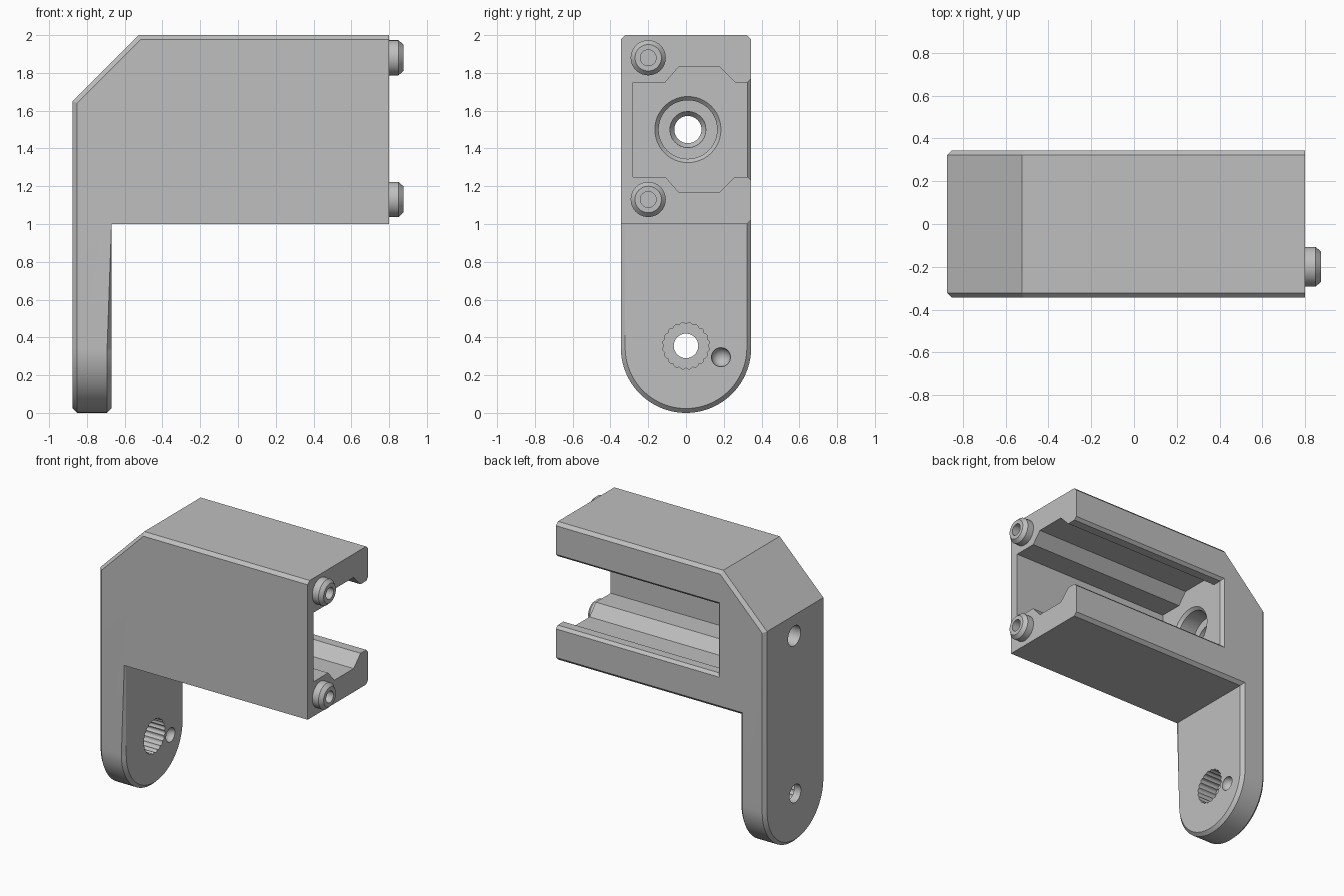
import bpy, bmesh
from math import pi, sin, cos, radians

cube = bpy.data.objects.get("Cube")
if cube:
    bpy.data.objects.remove(cube, do_unlink=True)

grey = bpy.data.materials.new("plain grey")
grey.use_nodes = True
COLOUR = (0.52, 0.52, 0.52, 1)
grey.diffuse_color = COLOUR
grey.node_tree.nodes["Principled BSDF"].inputs["Base Color"].default_value = COLOUR


def make(name, rings):
    """Loft closed rings of points into a capped solid."""
    bm = bmesh.new()
    loops = [[bm.verts.new(p) for p in ring] for ring in rings]
    n = len(loops[0])
    for a, b in zip(loops, loops[1:]):
        for i in range(n):
            j = (i + 1) % n
            bm.faces.new((a[i], a[j], b[j], b[i]))
    bm.faces.new(loops[0])
    bm.faces.new(loops[-1])
    bmesh.ops.recalc_face_normals(bm, faces=list(bm.faces))
    mesh = bpy.data.meshes.new(name)
    bm.to_mesh(mesh)
    bm.free()
    mesh.materials.append(grey)
    ob = bpy.data.objects.new(name, mesh)
    bpy.context.collection.objects.link(ob)
    return ob


def prism_x(name, pts, x0, x1):
    return make(name, [[(x, y, z) for y, z in pts] for x in (x0, x1)])


def turned(name, profile, y, z, seg=40):
    """Round part along x from (x, radius) pairs."""
    return make(name, [[(x, y + r * cos(2 * pi * i / seg), z + r * sin(2 * pi * i / seg))
                        for i in range(seg)] for x, r in profile])


def boolean(target, tool, operation):
    bpy.context.view_layer.objects.active = target
    mod = target.modifiers.new("cut", 'BOOLEAN')
    mod.object = tool
    mod.operation = operation
    mod.solver = 'EXACT'
    bpy.ops.object.modifier_apply(modifier=mod.name)
    bpy.data.objects.remove(tool, do_unlink=True)


W = 0.345          # half width
LEFT, RIGHT = -0.875, 0.8
LEG = -0.67        # inner face of the leg

# Bracket: side outline trimmed by the round-ended end outline
outline = [(LEFT, -0.1), (LEG, -0.1), (LEG, 1), (RIGHT, 1), (RIGHT, 2),
           (-0.525, 2), (LEFT, 1.65)]
bracket = make("bracket", [[(x, y, z) for x, z in outline] for y in (-0.5, 0.5)])
arc = [(-W * cos(pi * i / 48), W - W * sin(pi * i / 48)) for i in range(49)]
boolean(bracket, prism_x("end_outline", arc + [(W, 2.2), (-W, 2.2)], -1.2, 1.2), 'INTERSECT')

# Chamfer the outer rim, the leg rim and the lower back edge
bm = bmesh.new()
bm.from_mesh(bracket.data)
bmesh.ops.dissolve_limit(bm, angle_limit=0.002, verts=list(bm.verts), edges=list(bm.edges))
bm.normal_update()


def underside(f):
    return f.normal.z < -0.99 and f.calc_center_median().z > 0.5


def lateral(f):
    return abs(f.normal.x) < 0.01 and f.normal.z < 0.5 and not underside(f)


def rim(f):
    n = f.normal
    return n.x < -0.5 or n.z > 0.9 or (n.x > 0.9 and f.calc_center_median().x < -0.5)


chosen = []
for e in bm.edges:
    if len(e.link_faces) != 2:
        continue
    f, g = e.link_faces
    for a, b in ((f, g), (g, f)):
        back = underside(b) and e.verts[0].co.y > 0
        if lateral(a) and (rim(b) or back):
            chosen.append(e)
bmesh.ops.bevel(bm, geom=chosen, offset=0.023, offset_type='OFFSET', segments=1,
                profile=0.5, affect='EDGES', clamp_overlap=False)
bmesh.ops.recalc_face_normals(bm, faces=list(bm.faces))
bm.to_mesh(bracket.data)
bm.free()

# Channel with a dovetail-like groove above and below, open at the end and back
END = -0.49
upper = [(-0.28, 0.25), (-0.11, 0.25), (-0.04, 0.33), (0.18, 0.33), (0.26, 0.25), (0.5, 0.25)]
channel = [(y, 1.5 + h) for y, h in upper] + [(y, 1.5 - h) for y, h in reversed(upper)]
boolean(bracket, prism_x("channel", channel, END, 1.2), 'DIFFERENCE')

# Flared lip of the back opening
lip = []
for y in (0.285, 0.385):
    d = y - 0.325
    lip.append([(END - d, y, 1.25 - d), (1.2, y, 1.25 - d),
                (1.2, y, 1.75 + d), (END - d, y, 1.75 + d)])
boolean(bracket, make("opening_lip", lip), 'DIFFERENCE')

# Stepped bore at the end of the channel
bore = [(-1, 0.072), (-0.7, 0.072), (-0.67, 0.095), (-0.64, 0.095), (-0.639, 0.155),
        (-0.51, 0.155), (-0.47, 0.195)]
boolean(bracket, turned("bore", bore, 0.01, 1.5, 48), 'DIFFERENCE')

# Pivot hole with a scalloped socket, and a round detent
boolean(bracket, turned("pivot_hole", [(-1, 0.065), (-0.5, 0.065)], 0, 0.355), 'DIFFERENCE')
TEETH, STEPS = 20, 6
socket = []
for i in range(TEETH * STEPS):
    t = 2 * pi * i / (TEETH * STEPS)
    r = 0.115 + 0.009 * abs(sin(TEETH * t / 2))
    socket.append((r * cos(t), 0.355 + r * sin(t)))
boolean(bracket, prism_x("socket", socket, -0.82, -0.5), 'DIFFERENCE')
dome = [(LEG - 0.05 * cos(pi * i / 20), 0.05 * sin(pi * i / 20) + 0.0005) for i in range(11)]
boolean(bracket, turned("detent", dome + [(-0.6, 0.0505)], 0.185, 0.295, 32), 'DIFFERENCE')

# Two hollow locating pegs on the open end
for z in (1.88, 1.13):
    peg = [(0.7, 0.093), (0.85, 0.093), (0.875, 0.07)]
    boolean(bracket, turned("peg", peg, -0.2, z), 'UNION')
    boolean(bracket, turned("peg_hole", [(0.7, 0.042), (0.95, 0.042)], -0.2, z, 32), 'DIFFERENCE')

# Smooth the round faces and keep the edges crisp
bpy.ops.object.select_all(action='DESELECT')
bracket.select_set(True)
bpy.context.view_layer.objects.active = bracket
bpy.ops.object.shade_smooth_by_angle(angle=radians(25))
